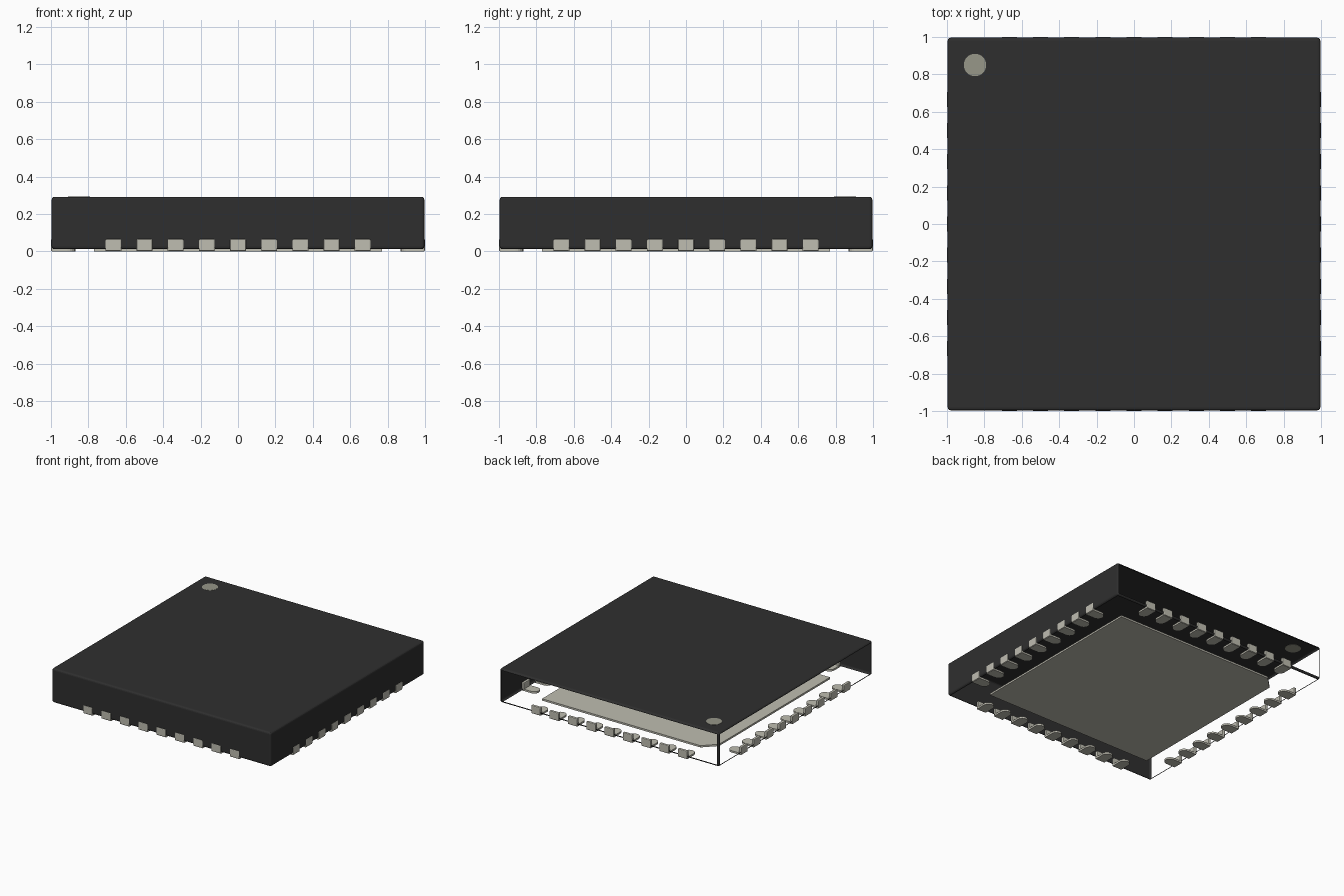
import bpy
import bmesh
import math
from mathutils import Matrix, Vector

cube = bpy.data.objects.get("Cube")
if cube:
    bpy.data.objects.remove(cube, do_unlink=True)


def material(name, rgb):
    mat = bpy.data.materials.new(name)
    mat.use_nodes = True
    color = (*rgb, 1.0)
    mat.diffuse_color = color
    mat.node_tree.nodes["Principled BSDF"].inputs["Base Color"].default_value = color
    return mat


black = material("black_plastic", (0.028, 0.028, 0.028))
metal = material("pale_metal", (0.52, 0.51, 0.44))
grey = material("marker_grey", (0.31, 0.31, 0.25))


def finish(bm, name, mat):
    mesh = bpy.data.meshes.new(name)
    bm.to_mesh(mesh)
    bm.free()
    mesh.materials.append(mat)
    obj = bpy.data.objects.new(name, mesh)
    bpy.context.collection.objects.link(obj)
    return obj


def add_plate(bm, outline, z0, z1):
    """Extrude a flat outline upwards from z0 to z1."""
    base = bm.faces.new([bm.verts.new((x, y, z0)) for x, y in outline])
    result = bmesh.ops.extrude_face_region(bm, geom=[base], use_keep_orig=True)
    moved = [v for v in result["geom"] if isinstance(v, bmesh.types.BMVert)]
    bmesh.ops.translate(bm, verts=moved, vec=(0, 0, z1 - z0))


def add_box(bm, center, size, bevel, segments):
    """Box with softened edges."""
    place = Matrix.Translation(center) @ Matrix.Diagonal((*size, 1))
    verts = bmesh.ops.create_cube(bm, size=1, matrix=place)["verts"]
    edges = list({e for v in verts for e in v.link_edges})
    bmesh.ops.bevel(bm, geom=edges, offset=bevel, segments=segments,
                    profile=0.5, affect='EDGES')


# Body shell: rounded rims all round, open below, behind and on one side
bottom, top, half = 0.012, 0.292, 0.996
bm = bmesh.new()
add_box(bm, (0, 0, (bottom + top) / 2), (2 * half, 2 * half, top - bottom), 0.015, 3)
bm.normal_update()
open_sides = [Vector((0, 0, -1)), Vector((0, 1, 0)), Vector((-1, 0, 0))]
panels = [f for f in bm.faces if f.calc_area() > 0.1
          and any(f.normal.dot(d) > 0.99 for d in open_sides)]
bmesh.ops.delete(bm, geom=panels, context='FACES_ONLY')
finish(bm, "body_shell", black)

# Corner marker, a thin disc visible from both sides of the top
bm = bmesh.new()
bmesh.ops.create_cone(bm, cap_ends=True, segments=32, radius1=0.06, radius2=0.06,
                      depth=0.003, matrix=Matrix.Translation((-0.85, 0.85, top)))
finish(bm, "corner_marker", grey)

# Central pad with one clipped corner beside the marker
p, clip = 0.77, 0.1
bm = bmesh.new()
add_plate(bm, [(-p, -p), (p, -p), (p, p), (clip - p, p), (-p, p - clip)], 0, 0.015)
bmesh.ops.recalc_face_normals(bm, faces=bm.faces)
finish(bm, "central_pad", metal)

# Contacts: a round-ended foot and an upright tab, nine along each side
width, pitch, inner = 0.085, 1 / 6, -0.87
r = width / 2
for side, name in enumerate(["front", "right", "back", "left"]):
    bm = bmesh.new()
    for i in range(-4, 5):
        x = i * pitch
        arc = [(x + r * math.cos(math.pi * k / 10),
                inner - r + r * math.sin(math.pi * k / 10)) for k in range(11)]
        add_plate(bm, [(x - r, -0.995), (x + r, -0.995)] + arc, 0, 0.015)
        add_box(bm, (x, -0.988, 0.034), (width, 0.024, 0.064), 0.006, 2)
    bmesh.ops.rotate(bm, verts=bm.verts, cent=(0, 0, 0),
                     matrix=Matrix.Rotation(side * math.pi / 2, 3, 'Z'))
    bmesh.ops.recalc_face_normals(bm, faces=bm.faces)
    finish(bm, name + "_contacts", metal)
